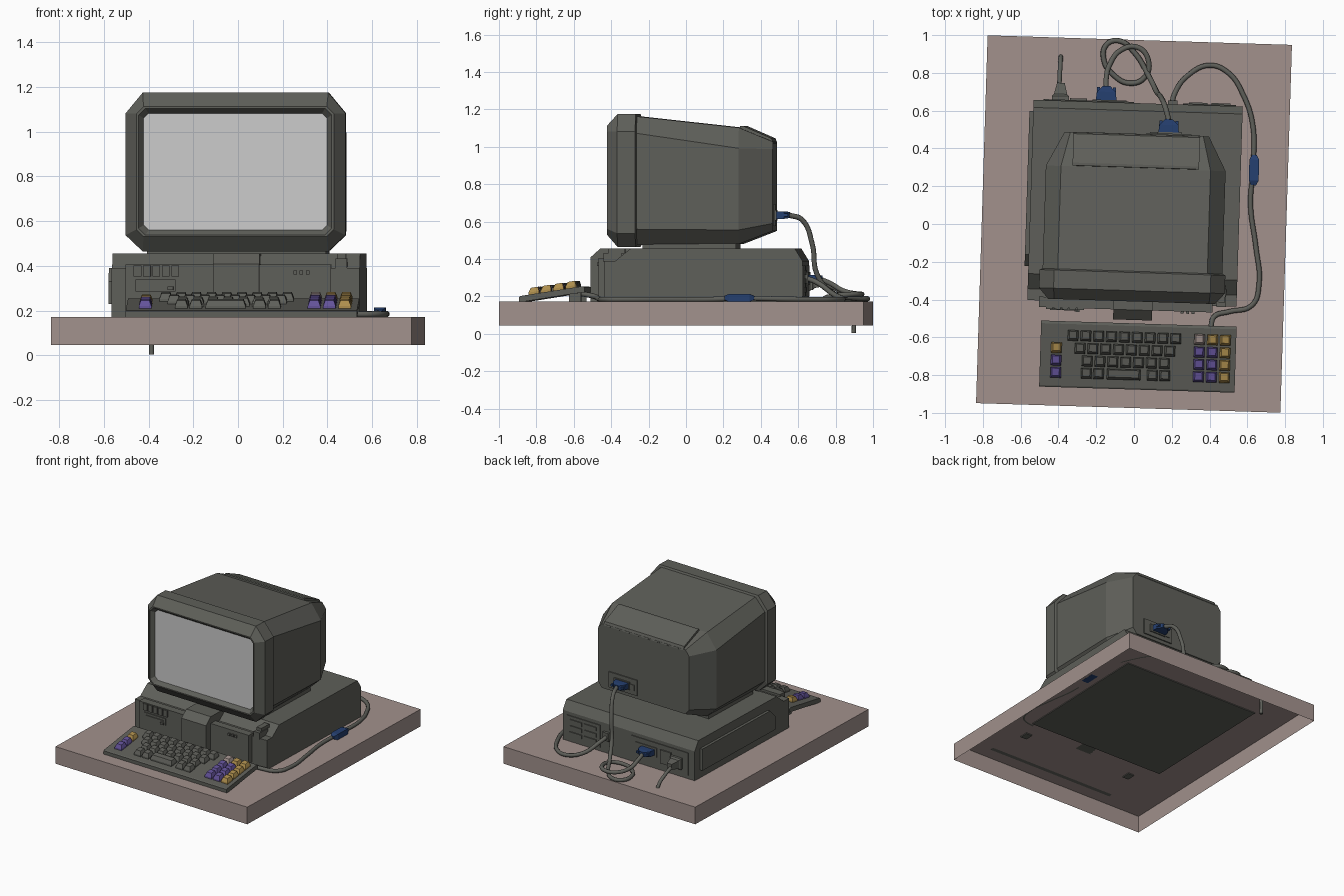
import bpy, bmesh, math

if "Cube" in bpy.data.objects:
    bpy.data.objects.remove(bpy.data.objects["Cube"])

TILT = math.radians(-1.8)  # the whole set sits slightly turned on its board


def mat(name, r, g, b):
    m = bpy.data.materials.new(name)
    m.diffuse_color = (r, g, b, 1)
    m.use_nodes = True
    m.node_tree.nodes["Principled BSDF"].inputs["Base Color"].default_value = m.diffuse_color
    return m


GREY = mat("dark_grey_plastic", 0.112, 0.114, 0.100)
BOARD = mat("dusty_pink_board", 0.36, 0.285, 0.265)
GLASS = mat("pale_screen", 0.60, 0.60, 0.60)
BLUE = mat("connector_blue", 0.018, 0.050, 0.160)
PURPLE = mat("purple_keys", 0.125, 0.085, 0.32)
YELLOW = mat("ochre_keys", 0.42, 0.27, 0.075)


def finish(name, bm, m):
    bmesh.ops.recalc_face_normals(bm, faces=bm.faces)
    me = bpy.data.meshes.new(name)
    bm.to_mesh(me)
    bm.free()
    me.materials.append(m)
    ob = bpy.data.objects.new(name, me)
    ob.rotation_euler.z = TILT
    bpy.context.collection.objects.link(ob)
    return ob


def loft(bm, loops, cap0=True, cap1=True):
    rings = [[bm.verts.new(p) for p in lp] for lp in loops]
    n = len(rings[0])
    for a, b in zip(rings, rings[1:]):
        for i in range(n):
            j = (i + 1) % n
            bm.faces.new((a[i], a[j], b[j], b[i]))
    if cap0:
        bm.faces.new(rings[0])
    if cap1:
        bm.faces.new(rings[-1])


def rect(x0, x1, y0, y1, z):
    return [(x0, y0, z), (x1, y0, z), (x1, y1, z), (x0, y1, z)]


def boxes(name, items, m):
    """Boxes given as (x0, x1, y0, y1, z0, z1) in one object."""
    bm = bmesh.new()
    for x0, x1, y0, y1, z0, z1 in items:
        loft(bm, [rect(x0, x1, y0, y1, z0), rect(x0, x1, y0, y1, z1)])
    return finish(name, bm, m)


def prism(name, profile, x0, x1, m, inset=0.0):
    """Side profile (y, z) pulled along x."""
    bm = bmesh.new()
    loft(bm, [[(x, y, z) for y, z in profile] for x in (x0, x1)])
    return finish(name, bm, m)


def octa(y, hw, z0, z1, cx, ct, cb):
    """Chamfered rectangle facing y."""
    return [(-hw + cx, y, z0), (hw - cx, y, z0), (hw, y, z0 + cb), (hw, y, z1 - ct),
            (hw - cx, y, z1), (-hw + cx, y, z1), (-hw, y, z1 - ct), (-hw, y, z0 + cb)]


def slab(y, x0, x1, z0, z1):
    return [(x0, y, z0), (x1, y, z0), (x1, y, z1), (x0, y, z1)]


def cable(name, pts, r, m):
    cu = bpy.data.curves.new(name + "_path", "CURVE")
    cu.dimensions = "3D"
    cu.bevel_depth, cu.bevel_resolution, cu.resolution_u = r, 2, 6
    cu.use_fill_caps = True
    sp = cu.splines.new("BEZIER")
    sp.bezier_points.add(len(pts) - 1)
    for bp, p in zip(sp.bezier_points, pts):
        bp.co = p
        bp.handle_left_type = bp.handle_right_type = "AUTO"
    tmp = bpy.data.objects.new(name + "_path", cu)
    bpy.context.collection.objects.link(tmp)
    dg = bpy.context.evaluated_depsgraph_get()
    me = bpy.data.meshes.new_from_object(tmp.evaluated_get(dg))
    bpy.data.objects.remove(tmp)
    me.materials.clear()
    me.materials.append(m)
    me.polygons.foreach_set("use_smooth", [True] * len(me.polygons))
    ob = bpy.data.objects.new(name, me)
    bpy.context.collection.objects.link(ob)


# Board, open underneath
bm = bmesh.new()
loft(bm, [rect(-.806, .806, -.974, .974, .045), rect(-.806, .806, -.974, .974, .172)], cap0=False)
finish("base_board", bm, BOARD)

# Computer case
prism("case_body", [(-.42, .166), (-.42, .39), (-.36, .39), (-.28, .455), (.6, .455),
                    (.64, .39), (.64, .166)], -.552, .556, GREY)
prism("case_side_panel", [(-.24, .23), (-.24, .33), (-.18, .39), (.58, .39), (.58, .23)], -.572, -.54, GREY)
prism("case_centre_block", [(-.508, .172), (-.508, .408), (-.455, .456), (-.25, .456), (-.25, .172)],
      -.095, .111, GREY)
boxes("case_front_panels", [(-.49, -.095, -.455, -.4, .195, .406), (.111, .43, -.455, -.4, .195, .406)], GREY)
boxes("front_vent_fins", [(-.452 + i * .042, -.418 + i * .042, -.464, -.45, .352, .402) for i in range(5)], GREY)
boxes("disk_drive", [(-.445, -.265, -.462, -.45, .285, .338), (-.43, -.28, -.468, -.45, .315, .322),
                     (-.3, -.275, -.474, -.45, .292, .307)], GREY)
boxes("front_buttons", [(.262 + i * .028, .278 + i * .028, -.466, -.45, .362, .380) for i in range(3)], GREY)
boxes("power_switch", [(.45, .50, -.425, -.33, .385, .432), (.455, .495, -.40, -.31, .43, .455)], GREY)

# Case rear panels and ports
ports = [(.24, .52, .63, .646, .2, .365), (-.5, -.02, .63, .646, .2, .365)]
ports += [(.27 + c * .12, .37 + c * .12, .64, .653, .222 + r * .046, .25 + r * .046)
          for c in range(2) for r in range(3)]
ports += [(-.36, -.27, .64, .655, .23, .33), (-.24, -.06, .64, .652, .26, .33), (.16, .21, .63, .66, .27, .33)]
boxes("rear_ports", ports, GREY)

# Monitor shell and screen
bm = bmesh.new()
loft(bm, [octa(-.382, .410, .56, 1.082, .022, .022, .022),
          octa(-.41, .432, .538, 1.104, .03, .03, .03),
          octa(-.41, .442, .53, 1.112, .032, .032, .032),
          octa(-.353, .492, .464, 1.175, .077, .093, .073),
          octa(-.257, .492, .464, 1.175, .077, .093, .073),
          octa(-.25, .476, .474, 1.162, .08, .09, .085),
          octa(.295, .476, .480, 1.102, .08, .11, .075),
          octa(.476, .382, .55, 1.027, .03, .04, .04)], cap0=False)
finish("monitor_shell", bm, GREY)
bm = bmesh.new()
loft(bm, [octa(-.382, .410, .56, 1.082, .022, .022, .022)], cap1=False)
finish("screen", bm, GLASS)
prism("monitor_rear_vent", [(.295, 1.07), (.3, 1.112), (.315, 1.112), (.468, 1.045), (.478, 1.02), (.45, 1.0)],
      -.335, .335, GREY)
boxes("monitor_foot", [(-.40, .40, -.22, .28, .45, .49)], GREY)
boxes("monitor_port_plate", [(.05, .29, .47, .484, .575, .69), (.07, .11, .48, .489, .61, .65),
                             (.11, .24, .48, .492, .605, .662)], GREY)

# Blue cable plugs: housing, neck and two thumb screws
for name, cx, y0, z in (("monitor_plug", .168, .485, .635), ("case_plug", -.168, .65, .295)):
    bm = bmesh.new()
    loft(bm, [slab(y0, cx - .055, cx + .055, z - .02, z + .02), slab(y0 + .045, cx - .05, cx + .05, z - .02, z + .02),
              slab(y0 + .075, cx - .02, cx + .02, z - .016, z + .016)])
    for sx in (-.043, .043):
        loft(bm, [slab(y, cx + sx - .008, cx + sx + .008, z - .008, z + .008) for y in (y0, y0 + .068)])
    finish(name, bm, BLUE)

# Power plug
bm = bmesh.new()
loft(bm, [slab(.64, -.455, -.365, .235, .315), slab(.665, -.455, -.365, .235, .315),
          slab(.675, -.445, -.375, .245, .305), slab(.735, -.43, -.39, .255, .295)])
finish("power_plug", bm, GREY)

# Cables
cable("power_cable", [(-.396, .72, .274), (-.392, .81, .235), (-.388, .88, .18), (-.387, .897, .11),
                      (-.387, .897, .004)], .012, GREY)
cable("video_cable", [(.184, .55, .635), (.165, .62, .61), (.14, .675, .48), (.12, .70, .32), (.08, .78, .22),
                      (0, .91, .19), (-.08, .97, .187), (-.145, .95, .187), (-.16, .87, .187), (-.11, .79, .188),
                      (-.02, .745, .19), (.06, .78, .20), (.075, .87, .21), (.02, .935, .212), (-.07, .92, .212),
                      (-.13, .84, .23), (-.147, .77, .27), (-.147, .71, .295)], .014, GREY)
cable("keyboard_cable", [(.2, .63, .30), (.215, .69, .28), (.29, .79, .21), (.4, .84, .186), (.5, .80, .184),
                         (.58, .68, .184), (.628, .53, .186), (.632, .32, .19), (.617, .1, .184),
                         (.645, -.12, .184), (.662, -.32, .184), (.625, -.43, .184), (.5, -.465, .186),
                         (.425, -.49, .2), (.405, -.56, .215)], .014, GREY)
bm = bmesh.new()
loft(bm, [slab(y, .626 - w, .626 + w, .192 - w * .8, .192 + w * .8) for y, w in
          ((.225, .013), (.25, .026), (.36, .026), (.385, .013))])
finish("cable_choke", bm, BLUE)

# Keyboard body and legs
prism("keyboard_body", [(-.876, .168), (-.876, .197), (-.868, .202), (-.54, .254), (-.526, .25),
                        (-.526, .222), (-.6, .212)], -.475, .560, GREY)
boxes("keyboard_legs", [(x, x + .05, -.61, -.545, .165, .225) for x in (-.43, .46)], GREY)


# Keys are tapered caps following the slope of the keyboard
def keys(name, items, m):
    bm = bmesh.new()
    for x, y, w in items:
        rings = []
        for h, half, dy in ((-.012, .0, 0), (.012, .0, 0), (.036, .009, .003)):
            a, b = w / 2 - half, .028 - half
            rings.append([(px, py + dy, .2 + .16 * (py + .876) + h) for px, py, _ in
                          rect(x - a, x + a, y - b, y + b, 0)])
        loft(bm, rings)
    finish(name, bm, m)


ROWS = (-.60, -.667, -.733, -.798)
K = .056
letters = [(-.304 + i * .068, ROWS[0], K) for i in range(9)]
letters += [(-.265 + i * .068, ROWS[1], K) for i in range(8)]
letters += [(-.225 + i * .068, ROWS[2], K) for i in range(7)]
letters += [(x, ROWS[3], K) for x in (-.228, -.163, .122, .188)] + [(-.03, ROWS[3], .178)]
PAD = (.366, .435, .503)
keys("letter_keys", letters, GREY)
keys("purple_function_keys", [(-.39, y, K) for y in ROWS[2:]] +
     [(x, y, K) for x in PAD[:2] for y in ROWS[1:]], PURPLE)
keys("ochre_function_keys", [(-.39, ROWS[1], K), (PAD[1], ROWS[0], K)] + [(PAD[2], y, K) for y in ROWS], YELLOW)
keys("pale_key", [(PAD[0], ROWS[0], K)], BOARD)
